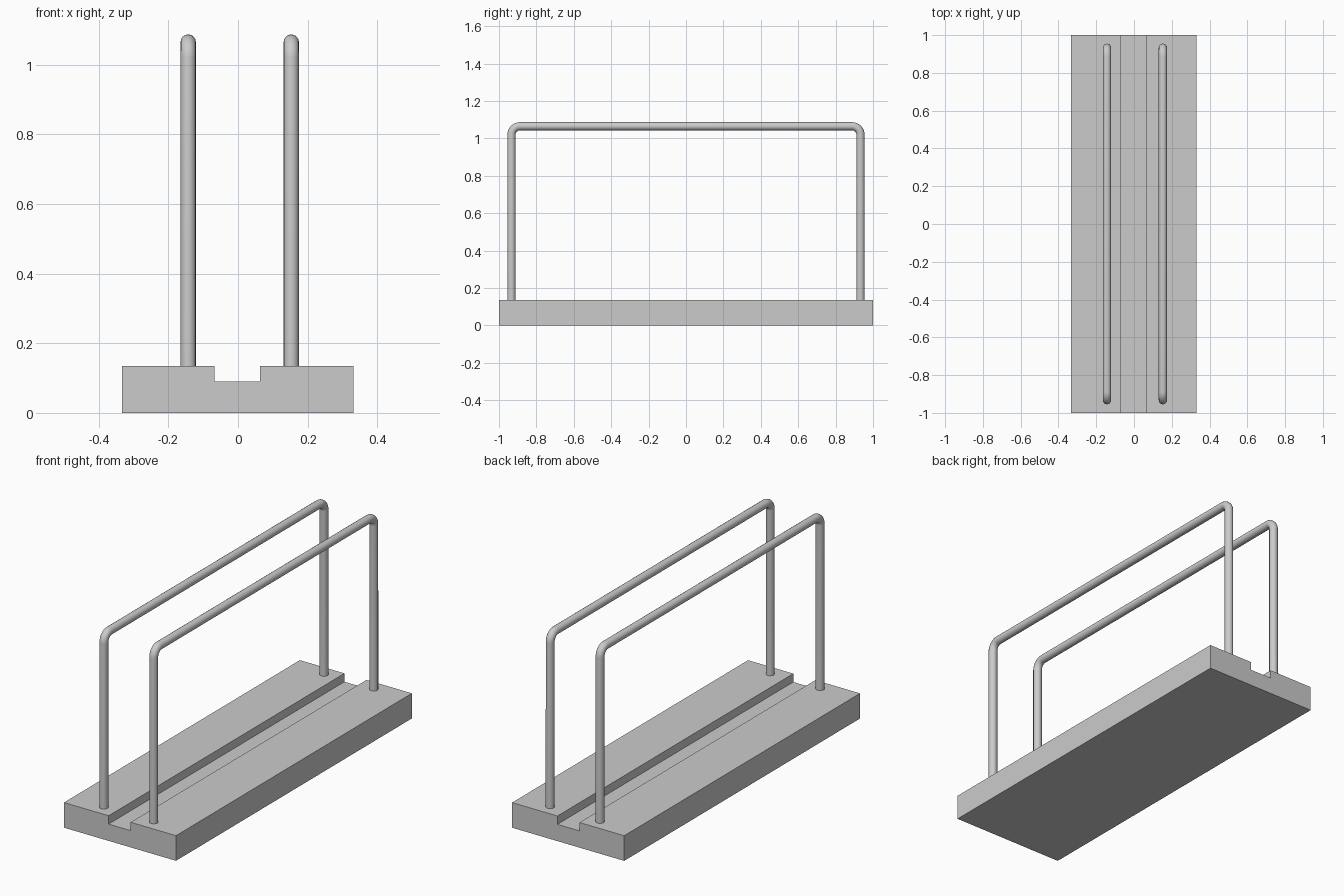
import bpy
import math

if "Cube" in bpy.data.objects:
    bpy.data.objects.remove(bpy.data.objects["Cube"])


def box(name, x0, x1, z0, z1):
    # Full-length slab spanning y = -1 to 1
    bpy.ops.mesh.primitive_cube_add(size=1, location=((x0 + x1) / 2, 0, (z0 + z1) / 2))
    ob = bpy.context.object
    ob.name = name
    ob.scale = (x1 - x0, 2, z1 - z0)
    bpy.ops.object.transform_apply(location=False, rotation=False, scale=True)


def rail(name, x, radius=0.022, foot=0.13, half=0.933, top=1.065, bend=0.045, steps=8):
    # Bent tube: post, rounded corner, handrail, rounded corner, post
    side = []
    for i in range(steps + 1):
        a = math.pi / 2 * i / steps
        side.append((half - bend + bend * math.cos(a), top - bend + bend * math.sin(a)))
    side = [(half, foot)] + side
    path = side + [(-y, z) for y, z in reversed(side)]
    cu = bpy.data.curves.new(name, 'CURVE')
    cu.dimensions = '3D'
    cu.bevel_depth = radius
    cu.bevel_resolution = 6
    cu.use_fill_caps = True
    sp = cu.splines.new('POLY')
    sp.points.add(len(path) - 1)
    for p, (y, z) in zip(sp.points, path):
        p.co = (0, y, z, 1)
    ob = bpy.data.objects.new(name, cu)
    ob.location.x = x
    bpy.context.collection.objects.link(ob)
    bpy.ops.object.select_all(action='DESELECT')
    ob.select_set(True)
    bpy.context.view_layer.objects.active = ob
    bpy.ops.object.convert(target='MESH')
    bpy.ops.object.shade_smooth_by_angle(angle=math.radians(40))


# Base plate and the two raised strips either side of the channel
box("base_plate", -0.333, 0.332, 0, 0.09)
box("left_raised_strip", -0.333, -0.068, 0.09, 0.135)
box("right_raised_strip", 0.063, 0.332, 0.09, 0.135)

# Hoop-shaped rails
rail("left_rail", -0.143)
rail("right_rail", 0.153)
